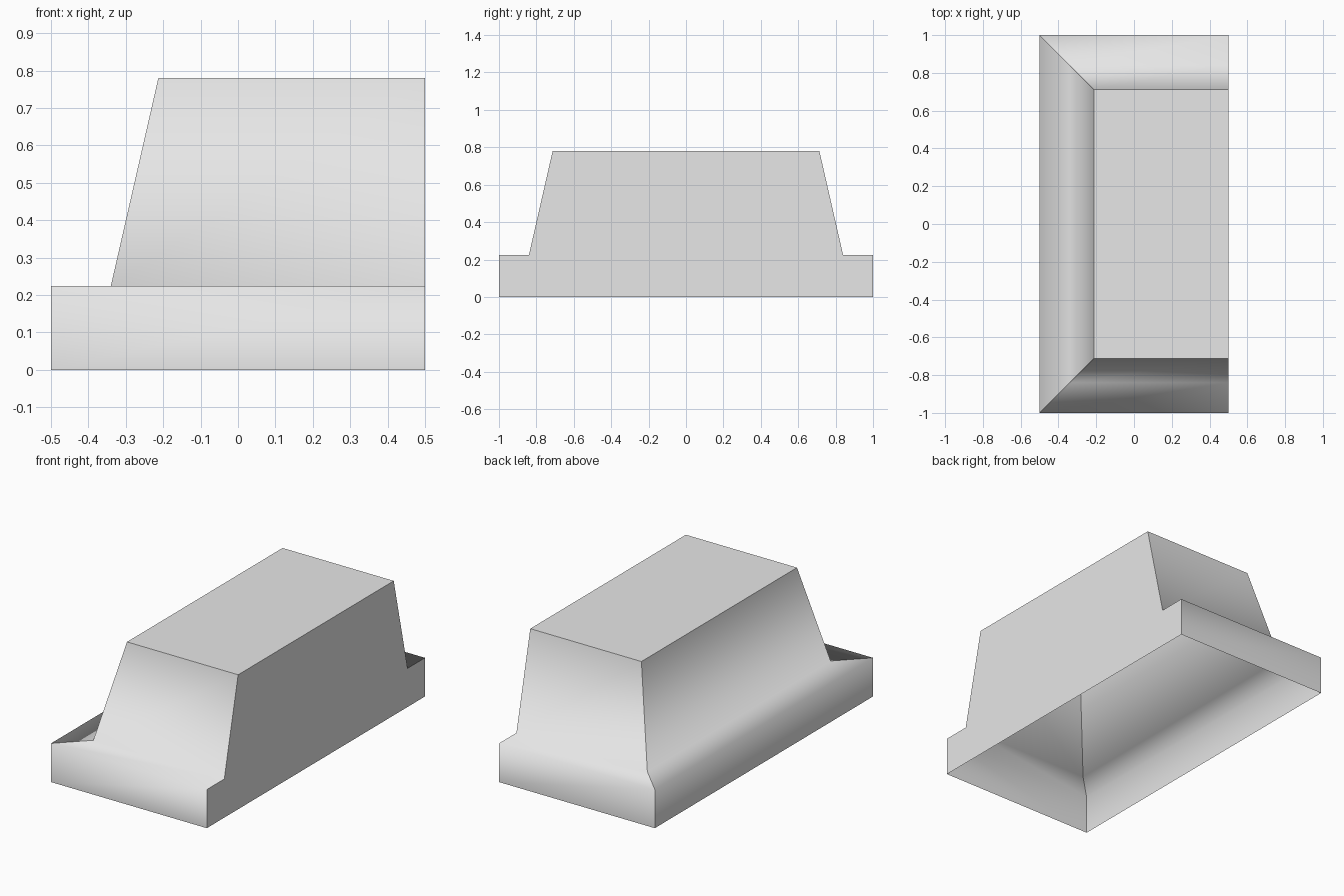
import bpy
import bmesh

# Remove the default cube only
cube = bpy.data.objects.get("Cube")
if cube:
    bpy.data.objects.remove(cube, do_unlink=True)

# Single plain grey material
GREY = (0.8, 0.8, 0.8, 1.0)
grey = bpy.data.materials.new("plain grey")
grey.use_nodes = True
grey.diffuse_color = GREY
grey.node_tree.nodes["Principled BSDF"].inputs["Base Color"].default_value = GREY

# Wall profile as (inset, height): kerb, ledge, sloping wall
PROFILE = [(0, 0), (0, 0.224), (0.16, 0.224), (0.287, 0.78)]

bm = bmesh.new()


def ring(inset, z):
    """Three-sided outline, inset everywhere except the flat cut end."""
    x, y = 0.5 - inset, 1 - inset
    corners = [(0.5, -y), (0.5, y), (-x, y), (-x, -y)]
    return [bm.verts.new((cx, cy, z)) for cx, cy in corners]


rings = [ring(*point) for point in PROFILE]

# Mitred side walls: back, right and front, one panel per side
panel = {}
for low, high in zip(rings, rings[1:]):
    for side in (1, 2, 3):
        nxt = (side + 1) % 4
        face = bm.faces.new((low[side], low[nxt], high[nxt], high[side]))
        panel[face] = side

# Flat top and the stepped flat end; the underside stays open
top = bm.faces.new(rings[-1])
end = bm.faces.new([r[0] for r in reversed(rings)] + [r[1] for r in rings])
panel[top], panel[end] = "top", "end"
bm.normal_update()
if end.normal.x < 0:
    end.normal_flip()

# Smooth along each wall panel, crisp where panels meet
for face in bm.faces:
    face.smooth = True
for edge in bm.edges:
    edge.smooth = len({panel[f] for f in edge.link_faces}) == 1

mesh = bpy.data.meshes.new("stepped_block")
bm.to_mesh(mesh)
bm.free()
mesh.materials.append(grey)
block = bpy.data.objects.new("stepped_block", mesh)
bpy.context.collection.objects.link(block)
